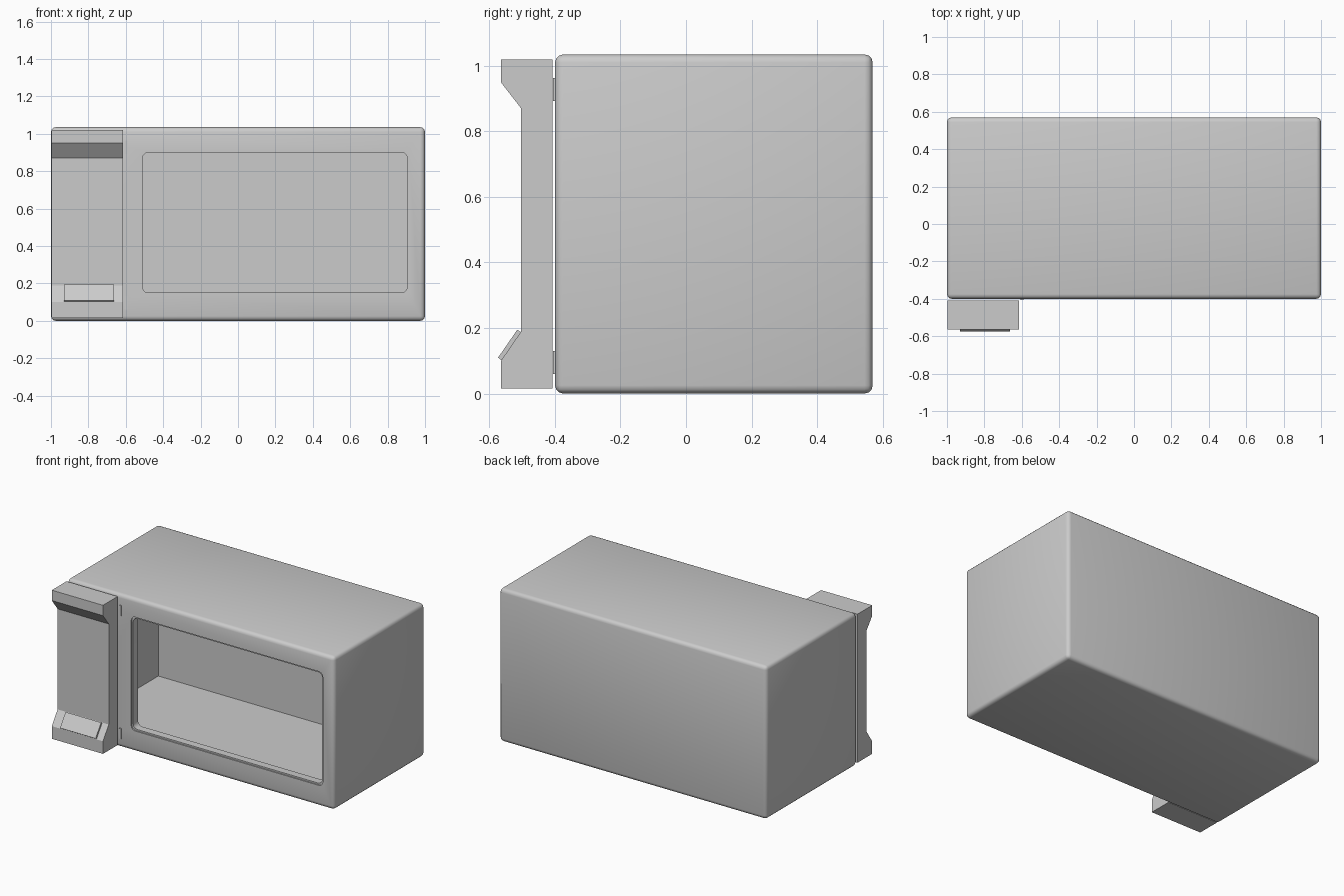
import bpy
import bmesh
from mathutils import Vector, Matrix
from math import atan2

default = bpy.data.objects.get("Cube")
if default:
    bpy.data.objects.remove(default, do_unlink=True)

grey = bpy.data.materials.new("light_grey")
grey.use_nodes = True
colour = (0.6, 0.6, 0.6, 1)
grey.diffuse_color = colour
grey.node_tree.nodes["Principled BSDF"].inputs["Base Color"].default_value = colour


def make_object(name, bm):
    bmesh.ops.recalc_face_normals(bm, faces=bm.faces)
    mesh = bpy.data.meshes.new(name)
    bm.to_mesh(mesh)
    bm.free()
    mesh.materials.append(grey)
    obj = bpy.data.objects.new(name, mesh)
    bpy.context.collection.objects.link(obj)
    return obj


def box(name, low, high, radius=0, axis=None):
    """Box between two corners; edges (all, or those along one axis) are rounded."""
    low, high = Vector(low), Vector(high)
    bm = bmesh.new()
    bmesh.ops.create_cube(bm, size=1)
    bmesh.ops.scale(bm, vec=high - low, verts=bm.verts)
    bmesh.ops.translate(bm, vec=(low + high) / 2, verts=bm.verts)
    if radius:
        edges = [e for e in bm.edges if axis is None
                 or abs((e.verts[0].co - e.verts[1].co).normalized()[axis]) > 0.9]
        bmesh.ops.bevel(bm, geom=edges, offset=radius, segments=3,
                        profile=0.5, affect='EDGES')
    return make_object(name, bm)


def smooth(obj):
    bpy.ops.object.select_all(action='DESELECT')
    obj.select_set(True)
    bpy.context.view_layer.objects.active = obj
    bpy.ops.object.shade_smooth_by_angle(angle=0.6)


def cut(obj, cutter):
    cutter.hide_render = True
    mod = obj.modifiers.new("cut", 'BOOLEAN')
    mod.operation = 'DIFFERENCE'
    mod.solver = 'EXACT'
    mod.object = cutter
    bpy.ops.object.select_all(action='DESELECT')
    obj.select_set(True)
    bpy.context.view_layer.objects.active = obj
    bpy.ops.object.modifier_apply(modifier=mod.name)
    bpy.data.objects.remove(cutter, do_unlink=True)


# Thin-walled casing with a thicker front frame
casing = box("casing", (-1, -0.4, 0), (1, 0.57, 1.035), 0.025)
cut(casing, box("cavity_cutter", (-0.985, -0.34, 0.015), (0.985, 0.555, 1.02)))
cut(casing, box("opening_cutter", (-0.51, -0.5, 0.15), (0.905, -0.2, 0.9), 0.03, axis=1))
cut(casing, box("rim_cutter", (-0.52, -0.5, 0.14), (0.915, -0.392, 0.91), 0.03, axis=1))
smooth(casing)

# Control panel, a side profile extruded across the width
profile = [(-0.408, 0.015), (-0.565, 0.015), (-0.565, 0.1), (-0.503, 0.19),
           (-0.503, 0.87), (-0.565, 0.95), (-0.565, 1.02), (-0.408, 1.02)]
bm = bmesh.new()
side = bm.faces.new([bm.verts.new((-0.998, y, z)) for y, z in profile])
extruded = bmesh.ops.extrude_face_region(bm, geom=[side])["geom"]
bmesh.ops.translate(bm, vec=(0.383, 0, 0),
                    verts=[v for v in extruded if isinstance(v, bmesh.types.BMVert)])
make_object("control_panel", bm)

# Door button lying on the lower slope of the panel
button = box("door_button", (-0.133, -0.052, -0.006), (0.133, 0.052, 0.009))
slope = atan2(0.09, 0.062)
button.data.transform(Matrix.Translation((-0.797, -0.537, 0.147))
                      @ Matrix.Rotation(slope, 4, 'X'))

# Small hinge plates beside the panel
for name, z in (("lower_hinge", 0.06), ("upper_hinge", 0.893)):
    box(name, (-0.607, -0.406, z), (-0.591, -0.399, z + 0.07))
